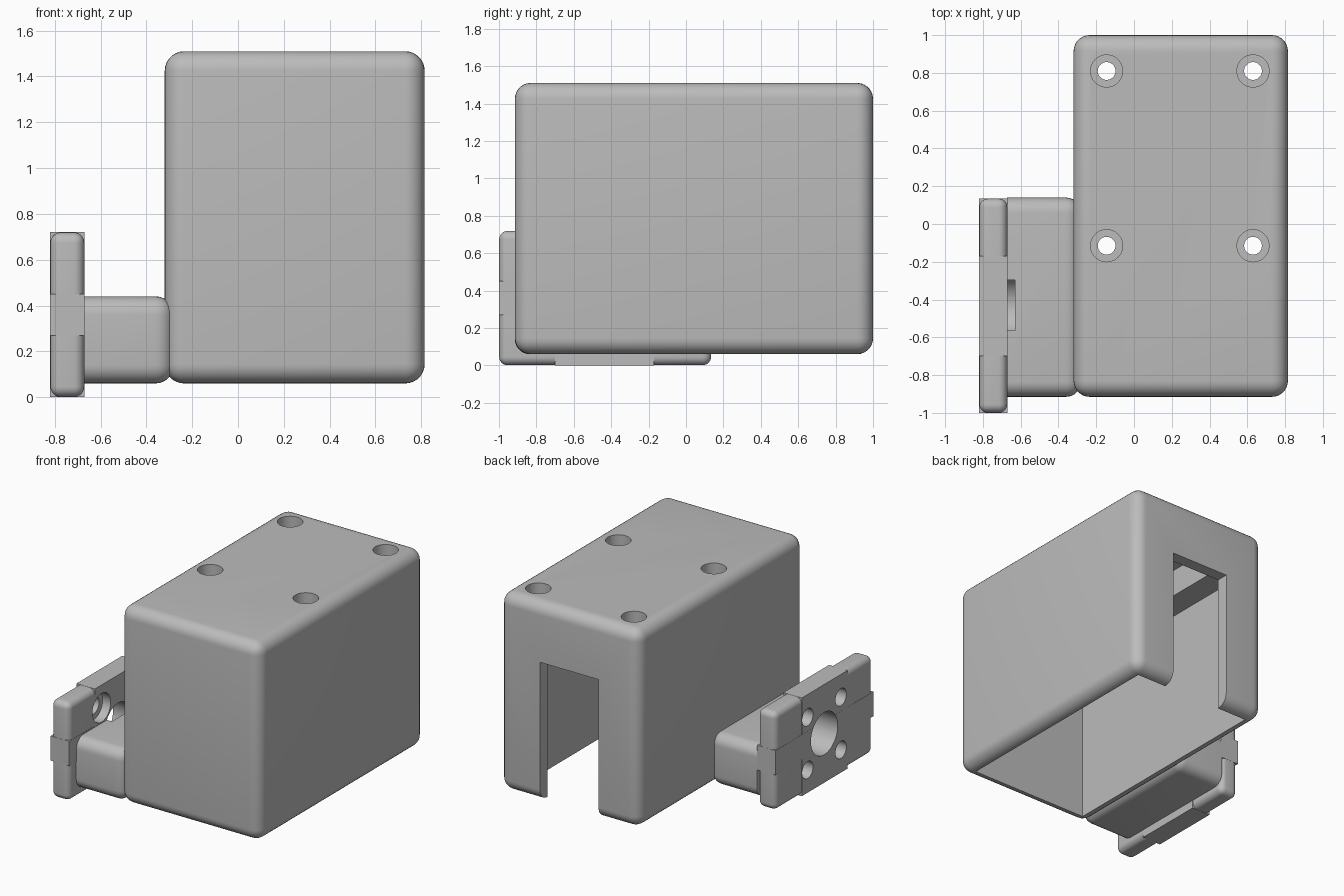
import bpy, bmesh, math
from mathutils import Matrix, Vector

if "Cube" in bpy.data.objects:
    bpy.data.objects.remove(bpy.data.objects["Cube"])

grey = bpy.data.materials.new("plain_grey")
grey.diffuse_color = (0.5, 0.5, 0.5, 1)
grey.use_nodes = True
grey.node_tree.nodes["Principled BSDF"].inputs["Base Color"].default_value = grey.diffuse_color


def finish(bm, name):
    bmesh.ops.recalc_face_normals(bm, faces=bm.faces)
    me = bpy.data.meshes.new(name)
    bm.to_mesh(me)
    bm.free()
    ob = bpy.data.objects.new(name, me)
    bpy.context.collection.objects.link(ob)
    me.materials.append(grey)
    return ob


def box(name, lo, hi, r=0):
    """Box between two corners, optionally with all edges rounded."""
    lo, hi = Vector(lo), Vector(hi)
    bm = bmesh.new()
    bmesh.ops.create_cube(bm, size=1)
    for v in bm.verts:
        v.co = Vector([(lo[i] + hi[i]) / 2 + v.co[i] * (hi[i] - lo[i]) for i in range(3)])
    if r:
        bmesh.ops.bevel(bm, geom=bm.edges[:], offset=r, segments=7, profile=0.5,
                        affect='EDGES', clamp_overlap=True)
    return finish(bm, name)


def cylinder(a, b, r):
    """Hole cutter from point a to point b."""
    a, b = Vector(a), Vector(b)
    rot = (b - a).to_track_quat('Z', 'Y').to_matrix().to_4x4()
    bm = bmesh.new()
    bmesh.ops.create_cone(bm, cap_ends=True, segments=48, radius1=r, radius2=r,
                          depth=(b - a).length, matrix=Matrix.Translation((a + b) / 2) @ rot)
    return finish(bm, "hole_cutter")


def combine(ob, other, op='DIFFERENCE'):
    """Apply a boolean and discard the second object."""
    m = ob.modifiers.new("bool", 'BOOLEAN')
    m.operation, m.object, m.solver = op, other, 'EXACT'
    bpy.context.view_layer.objects.active = ob
    bpy.ops.object.modifier_apply(modifier=m.name)
    bpy.data.objects.remove(other, do_unlink=True)


# Housing: rounded shell, open underneath, recessed ceiling and rear slot
housing = box("housing", (-0.32, -0.915, 0.06), (0.815, 1.0, 1.51), 0.085)
combine(housing, box("cavity", (-0.232, -0.827, -0.1), (0.727, 0.912, 1.22)))
combine(housing, box("ceiling_recess", (-0.05, -0.827, 1.1), (0.545, 0.912, 1.42)))
combine(housing, box("rear_slot", (0.01, 0.8, -0.2), (0.485, 1.2, 1.08)))

# Counterbored screw holes in the top
for x in (-0.145, 0.63):
    for y in (-0.115, 0.81):
        combine(housing, cylinder((x, y, 1.0), (x, y, 1.6), 0.047))
        combine(housing, cylinder((x, y, 1.34), (x, y, 1.6), 0.085))

# Mounting plate: rounded ends, square-edged along the middle of each side
cy, cz = -0.43, 0.36
plate = box("mounting_plate", (-0.819, -0.999, 0.001), (-0.671, 0.134, 0.719), 0.045)
combine(plate, box("square_middle", (-0.82, -0.70, 0), (-0.67, -0.17, 0.72)), 'UNION')
combine(plate, box("square_sides", (-0.8205, -1.0, 0.27), (-0.6695, 0.135, 0.45)), 'UNION')
combine(plate, cylinder((-1, cy, cz), (-0.5, cy, cz), 0.155))
for sy in (-1, 1):
    for sz in (-1, 1):
        y, z = cy + sy * 0.193, cz + sz * 0.193
        combine(plate, cylinder((-1, y, z), (-0.5, y, z), 0.063))
        combine(plate, cylinder((-0.735, y, z), (-0.5, y, z), 0.105))

# Arm joining plate and housing, with a shallow relief behind the central hole
arm = box("connecting_arm", (-0.80, -0.915, 0.06), (-0.28, 0.14, 0.44), 0.08)
combine(arm, box("trim", (-1, -2, -1), (-0.672, 2, 2)))
combine(arm, cylinder((-1, cy, cz), (-0.63, cy, cz), 0.155))

# Smooth the fillets and holes, keep hard edges
for ob in (housing, plate, arm):
    bpy.ops.object.select_all(action='DESELECT')
    ob.select_set(True)
    bpy.context.view_layer.objects.active = ob
    bpy.ops.object.shade_smooth_by_angle(angle=math.radians(30))
